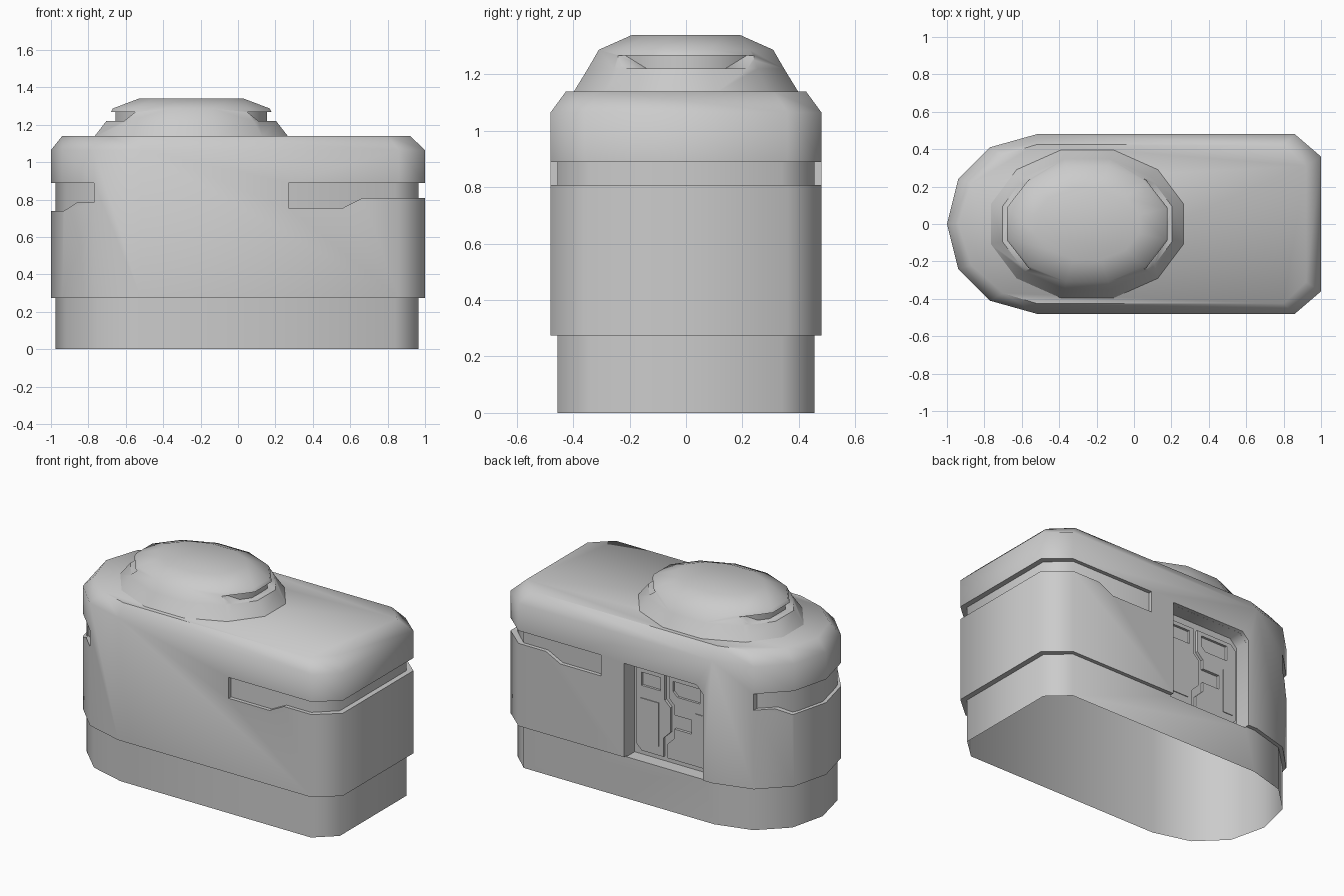
import bpy, bmesh, math
from mathutils import Vector

cube = bpy.data.objects.get("Cube")
if cube:
    bpy.data.objects.remove(cube, do_unlink=True)

grey = bpy.data.materials.new("plain_grey")
grey.use_nodes = True
grey.diffuse_color = (0.6, 0.6, 0.6, 1)
grey.node_tree.nodes["Principled BSDF"].inputs["Base Color"].default_value = (0.6, 0.6, 0.6, 1)


def loft(name, rings):
    """Closed solid through a stack of equally long point rings."""
    bm = bmesh.new()
    loops = [[bm.verts.new(p) for p in ring] for ring in rings]
    n = len(loops[0])
    for low, high in zip(loops, loops[1:]):
        for i in range(n):
            j = (i + 1) % n
            bm.faces.new((low[i], low[j], high[j], high[i]))
    bm.faces.new(loops[0][::-1])
    bm.faces.new(loops[-1])
    bmesh.ops.recalc_face_normals(bm, faces=bm.faces)
    mesh = bpy.data.meshes.new(name)
    bm.to_mesh(mesh)
    bm.free()
    mesh.materials.append(grey)
    obj = bpy.data.objects.new(name, mesh)
    bpy.context.collection.objects.link(obj)
    return obj


def plan(half, z, scale=1.0):
    """Mirror half a footprint across y = 0; the first point is the nose."""
    pts = half + [(x, -y) for x, y in reversed(half[1:])]
    return [Vector((x * scale, y * scale, z)) for x, y in pts]


def prism(name, profile, y0, y1):
    return loft(name, [[Vector((x, y, z)) for x, z in profile] for y in (y0, y1)])


def box(name, x0, x1, y0, y1, z0, z1):
    return prism(name, [(x0, z0), (x1, z0), (x1, z1), (x0, z1)], y0, y1)


def activate(obj):
    bpy.ops.object.select_all(action='DESELECT')
    obj.select_set(True)
    bpy.context.view_layer.objects.active = obj


def cut(obj, *cutters):
    activate(obj)
    for cutter in cutters:
        mod = obj.modifiers.new("cut", 'BOOLEAN')
        mod.operation = 'DIFFERENCE'
        mod.solver = 'EXACT'
        mod.object = cutter
        bpy.ops.object.modifier_apply(modifier=mod.name)


def smooth(obj, angle=52):
    activate(obj)
    bpy.ops.object.shade_smooth_by_angle(angle=math.radians(angle))


# Footprints: wall, roof edge and inner core
wall = [(-1, 0), (-.94, .24), (-.77, .41), (-.52, .48), (.86, .48), (1, .36)]
roof = [(-.94, 0), (-.87, .22), (-.7, .37), (-.52, .425), (.8, .425), (.92, .31)]
inner = [(-.975, 0), (-.92, .23), (-.755, .39), (-.52, .455), (.84, .455), (.965, .34)]

body = loft("outer_shell", [plan(wall, .275), plan(wall, 1.065), plan(roof, 1.14)])
core = loft("base_core", [plan(inner, 0), plan(inner, 1.0)])

# Cutters: hollow, slots around both ends, doorway
hollow = loft("hollow_cutter", [plan(inner, .1, 1.001), plan(inner, 1.001, 1.001)])
square_slot = prism("square_end_slot_cutter", [
    (.27, .89), (.27, .755), (.56, .755), (.665, .808), (1.2, .808), (1.2, .89)], -1, 1)
round_slot = prism("round_end_slot_cutter", [
    (-.77, .89), (-.77, .785), (-.86, .785), (-.93, .74), (-1.2, .74), (-1.2, .89)], -1, 1)
doorway = prism("doorway_cutter", [
    (.107, .268), (.107, .88), (-.41, .88), (-.456, .834), (-.456, .268)], .37, .7)
cut(body, hollow, square_slot, round_slot, doorway)
cut(core, doorway)

# The base is open underneath
bm = bmesh.new()
bm.from_mesh(core.data)
floor = [f for f in bm.faces if all(v.co.z < .001 for v in f.verts)]
bmesh.ops.delete(bm, geom=floor, context='FACES')
bm.to_mesh(core.data)
bm.free()
smooth(body)
smooth(core)


# Twelve-sided roof dome with a viewing slot at each end
def oval(rx, ry, z):
    angles = [math.radians(15 + 30 * i) for i in range(12)]
    return [Vector((-.25 + rx * math.cos(a), ry * math.sin(a), z)) for a in angles]


dome = loft("roof_dome", [oval(.538, .414, 1.135), oval(.47, .36, 1.22),
                          oval(.435, .32, 1.287), oval(.29, .197, 1.34)])
dome_core = loft("dome_slot_wall", [oval(.42, .31, 1.15), oval(.42, .31, 1.282)])
dome_hollow = loft("dome_cutter", [oval(.415, .305, 1.2), oval(.415, .305, 1.275)])
dome_slots = []
for side in (-1, 1):
    profile = [(-.25 + side * x, z) for x, z in
               ((.3, 1.267), (.36, 1.22), (.8, 1.22), (.8, 1.267))]
    dome_slots.append(prism("dome_slot_cutter", profile, -.6, .6))
cut(dome, dome_hollow, *dome_slots)
smooth(dome)
smooth(dome_core)

# Two interlocking door leaves with sunken windows
left_leaf = prism("door_leaf_left", [
    (.085, .83), (-.12, .83), (-.12, .67), (-.16, .63), (-.16, .47),
    (-.11, .42), (-.11, .3), (.045, .3), (.085, .34)], .36, .388)
right_leaf = prism("door_leaf_right", [
    (-.15, .83), (-.4, .83), (-.44, .79), (-.44, .34), (-.4, .3), (-.14, .3),
    (-.14, .39), (-.19, .44), (-.19, .5), (-.31, .5), (-.31, .59),
    (-.19, .59), (-.19, .65), (-.15, .69)], .36, .388)
left_window = box("window_cutter", .045, -.09, .373, .5, .72, .805)
right_window = prism("window_cutter", [
    (-.18, .805), (-.37, .805), (-.37, .71), (-.21, .71), (-.18, .74)], .373, .5)
cut(left_leaf, left_window)
cut(right_leaf, right_window)

# Raised trim inside each leaf
for name, x0, x1, z0, z1 in (("door_trim_left", .05, -.08, .36, .64),
                             ("door_trim_right", -.34, -.41, .36, .64)):
    box(name, x0, x1, .38, .393, z0, z1)

for helper in [hollow, square_slot, round_slot, doorway, dome_hollow,
               left_window, right_window, *dome_slots]:
    bpy.data.objects.remove(helper, do_unlink=True)
